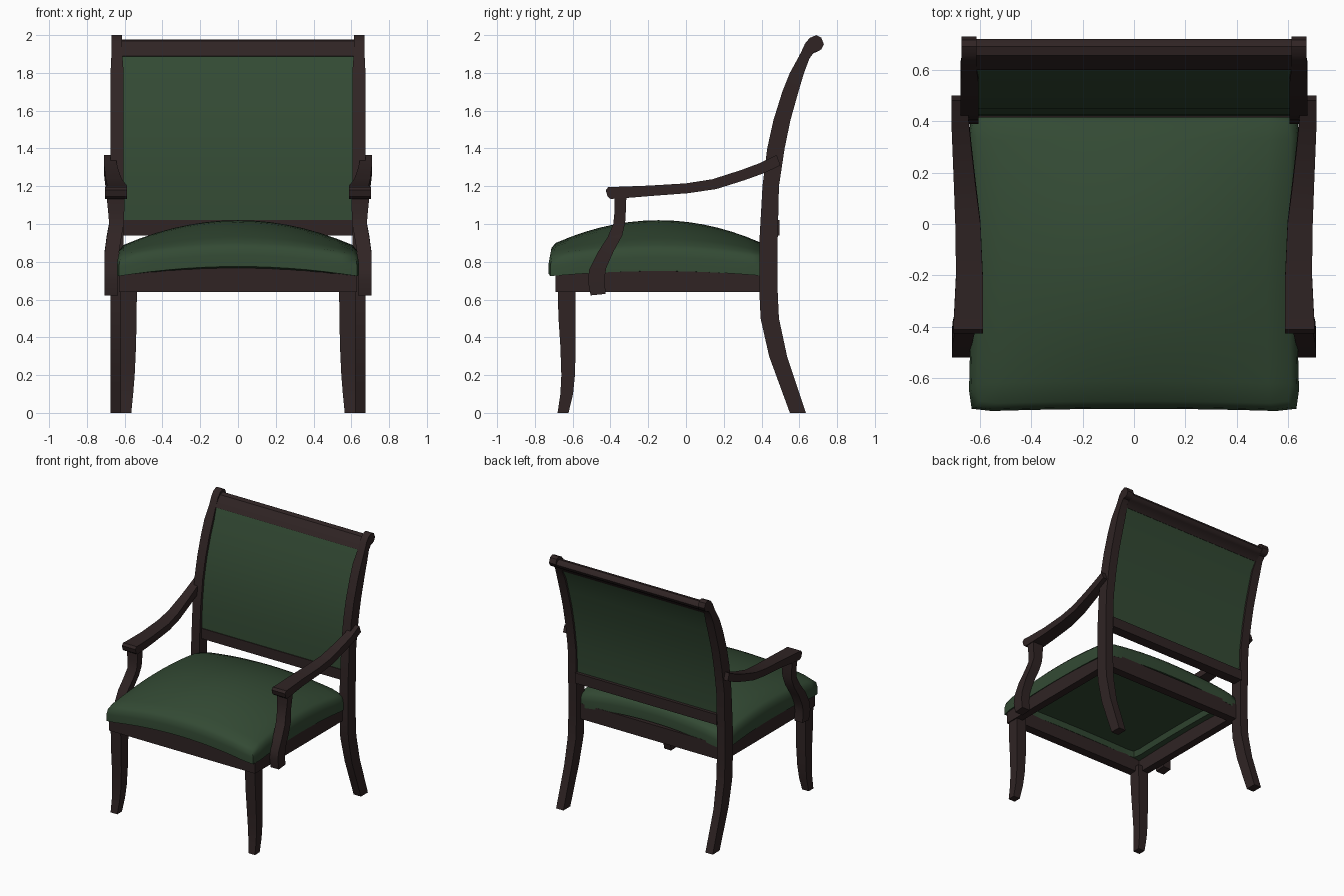
import bpy, bmesh, math

if "Cube" in bpy.data.objects:
    bpy.data.objects.remove(bpy.data.objects["Cube"])


def material(name, rgb):
    m = bpy.data.materials.new(name)
    m.diffuse_color = (*rgb, 1)
    m.use_nodes = True
    m.node_tree.nodes["Principled BSDF"].inputs["Base Color"].default_value = m.diffuse_color
    return m


WOOD = material("dark wood", (0.029, 0.0175, 0.0175))
GREEN = material("green fabric", (0.033, 0.068, 0.034))


def finish(bm, name, mat, mirror=False, angle=35):
    bmesh.ops.recalc_face_normals(bm, faces=bm.faces)
    me = bpy.data.meshes.new(name)
    bm.to_mesh(me)
    bm.free()
    me.materials.append(mat)
    me.shade_smooth()
    me.set_sharp_from_angle(angle=math.radians(angle))
    ob = bpy.data.objects.new(name, me)
    bpy.context.collection.objects.link(ob)
    if mirror:
        ob.modifiers.new("Mirror", 'MIRROR').use_mirror_merge = False
    return ob


def loft(name, rings, mat, mirror=False):
    """Each ring: front (y, z), back (y, z), inner x, outer x."""
    bm = bmesh.new()
    prev = None
    for (fy, fz), (by, bz), x0, x1 in rings:
        cur = [bm.verts.new(p) for p in
               ((x0, fy, fz), (x1, fy, fz), (x1, by, bz), (x0, by, bz))]
        if prev:
            for i in range(4):
                j = (i + 1) % 4
                bm.faces.new((prev[i], prev[j], cur[j], cur[i]))
        else:
            bm.faces.new(cur)
        prev = cur
    bm.faces.new(prev)
    return finish(bm, name, mat, mirror)


def box(name, x, y, z, mat, mirror=False):
    return loft(name, [((y[0], h), (y[1], h), x[0], x[1]) for h in z], mat, mirror)


# Back posts, sweeping from the rear foot to the scrolled top: z, front y, back y
side = [(0, .55, .635), (.15, .495, .585), (.3, .44, .535), (.5, .395, .492),
        (.65, .388, .485), (.9, .388, .485), (1.2, .405, .492), (1.4, .43, .522),
        (1.55, .463, .553), (1.7, .51, .595), (1.8, .55, .625)]
scroll = [((.605, 1.90), (.655, 1.88)), ((.63, 1.955), (.68, 1.913)),
          ((.655, 1.985), (.70, 1.915)), ((.69, 2.0), (.717, 1.925)),
          ((.716, 1.987), (.73, 1.952))]
posts = [((f, z), (b, z), .612 if z < .5 else .605, .675) for z, f, b in side]
posts += [(f, b, .613, .67) for f, b in scroll]
loft("back_post", posts, WOOD, True)

# Upholstered back panel, following the posts
panel = [((.42, .98), (.47, .98))]
panel += [((f + .02, z), (b - .015, z)) for z, f, b in side if z > 1]
panel += [((.612, 1.90), (.65, 1.885))]
loft("back_panel", [(f, b, -.612, .612) for f, b in panel], GREEN)

# Top and lower back rails
top = [((.598, 1.89), (.648, 1.87)), ((.632, 1.94), (.675, 1.905)),
       ((.655, 1.968), (.695, 1.912)), ((.69, 1.976), (.71, 1.925)),
       ((.71, 1.965), (.72, 1.945))]
loft("top_rail", [(f, b, -.62, .62) for f, b in top], WOOD)
box("lower_back_rail", (-.61, .61), (.415, .496), (.94, 1.02), WOOD)

# Front legs, gently curved and tapered
legs = [(.68, -.68, -.585, .535), (.5, -.675, -.585, .537), (.35, -.665, -.584, .54),
        (.2, -.66, -.588, .547), (.1, -.665, -.598, .555), (0, -.68, -.622, .565)]
loft("front_leg", [((f, z), (b, z), x, .622) for z, f, b, x in legs], WOOD, True)

# Seat frame
box("front_apron", (-.63, .63), (-.69, -.62), (.64, .79), WOOD)
box("back_apron", (-.61, .61), (.37, .435), (.64, .76), WOOD)
box("side_apron", (.57, .63), (-.688, .42), (.64, .77), WOOD, True)

# Arms: y, bottom z, top z, inner x, outer x
arms = [(-.425, 1.145, 1.18, .587, .703), (-.41, 1.133, 1.197, .587, .703),
        (-.36, 1.135, 1.197, .587, .70), (-.2, 1.148, 1.203, .588, .692),
        (0, 1.163, 1.215, .597, .695), (.15, 1.185, 1.237, .615, .70),
        (.3, 1.232, 1.285, .632, .706), (.4, 1.268, 1.322, .642, .71),
        (.49, 1.31, 1.365, .648, .71)]
loft("arm", [((y + .01, lo), (y - .01 * (y > 0), hi), a, b)
             for y, lo, hi, a, b in arms], WOOD, True)

# Arm supports: z, front y, back y, inner x, outer x
props = [(1.16, -.38, -.315, .60, .697), (1.07, -.378, -.318, .602, .688),
         (1.0, -.385, -.322, .605, .682), (.93, -.415, -.338, .617, .695),
         (.85, -.467, -.382, .63, .706), (.76, -.512, -.422, .636, .708),
         (.70, -.52, -.432, .636, .708), (.622, -.505, -.425, .636, .706)]
loft("arm_support", [((f, z), (b, z + .008), x0, x1)
                     for z, f, b, x0, x1 in props], WOOD, True)

# Seat cushion: domed top, soft edge, arched hem and recessed underside
CY, HX, HY = -.145, .612, .555
bm = bmesh.new()
bmesh.ops.create_grid(bm, x_segments=14, y_segments=14, size=1)
for v in bm.verts:
    u, w = v.co.x, v.co.y
    a, b = 1 - u * u, 1 - w * w
    k = .98 if abs(u) > .99 and abs(w) > .99 else 1
    v.co = (HX * u * k * (1 - .015 * b), CY + HY * w * k * (1 - .02 * a),
            .84 + .06 * a + .05 * b + .07 * a * b)


def grow(edges, move):
    """Extrude the rim and move the new vertices by a rule."""
    geom = bmesh.ops.extrude_edge_only(bm, edges=edges)["geom"]
    for v in geom:
        if isinstance(v, bmesh.types.BMVert):
            v.co = move(v.co.x, v.co.y, v.co.z)
    return [e for e in geom if isinstance(e, bmesh.types.BMEdge) and e.is_boundary]


def hem(x, y, z):
    u, w = min(1, abs(x) / .64), min(1, abs(y - CY) / .585)
    return (x, y, .722 + .052 * (1 - u * u) + .028 * (1 - w * w))


rim = [e for e in bm.edges if e.is_boundary]
rim = grow(rim, lambda x, y, z: (x * 1.04, CY + (y - CY) * 1.042, z - .025))
rim = grow(rim, lambda x, y, z: (x * 1.012, CY + (y - CY) * 1.012, z - .04))
rim = grow(rim, hem)
rim = grow(rim, lambda x, y, z: (x * .82, CY + (y - CY) * .82, .745))
rim = grow(rim, lambda x, y, z: (x * .97, CY + (y - CY) * .97, .785))
bmesh.ops.contextual_create(bm, geom=rim)
finish(bm, "seat_cushion", GREEN, angle=50)
